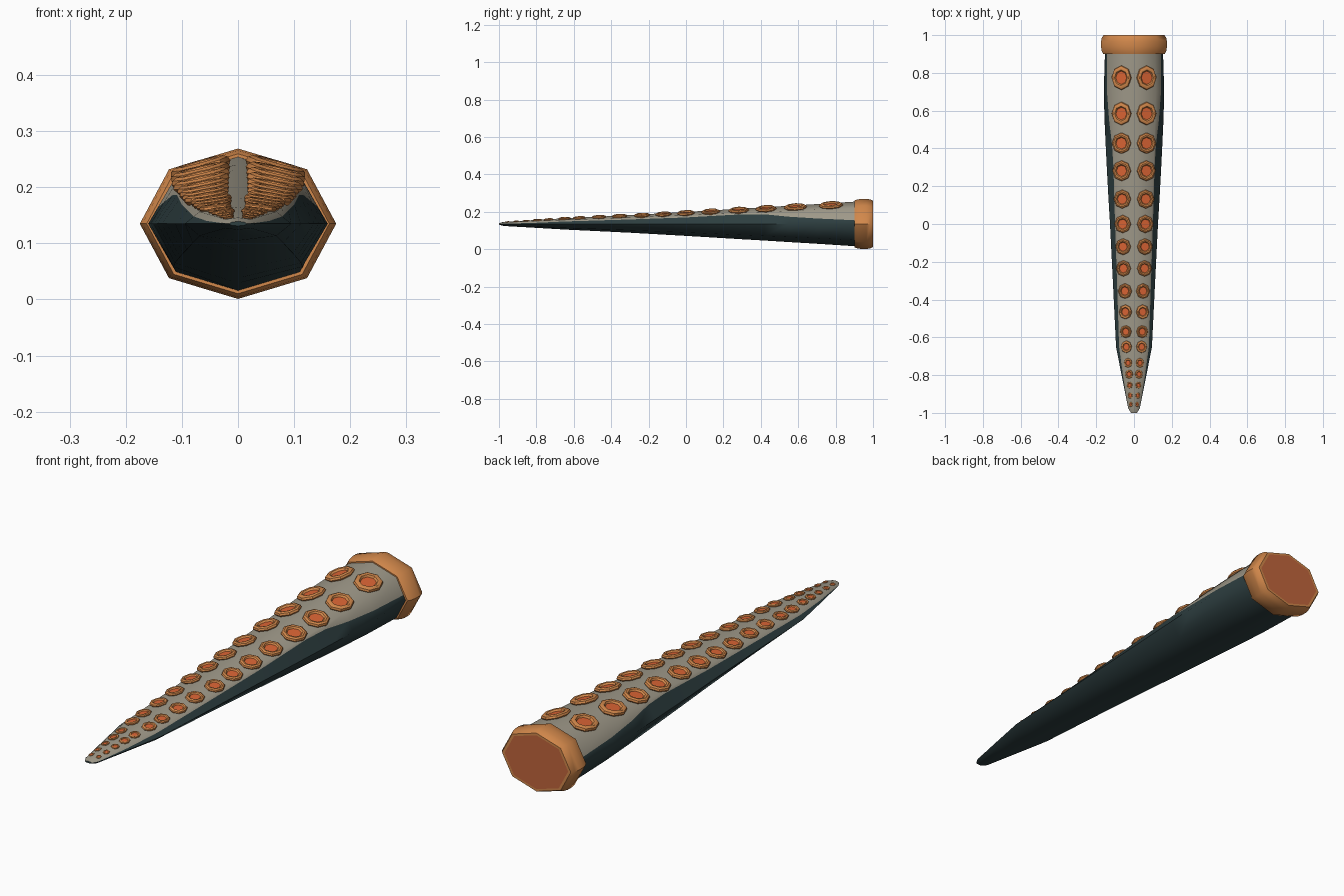
import bpy, bmesh, math
from mathutils import Vector

if "Cube" in bpy.data.objects:
    bpy.data.objects.remove(bpy.data.objects["Cube"])

MID = 0.135          # height of the centre line
D = 0.72             # diagonal corner factor of the flattened octagon


def material(name, rgb):
    m = bpy.data.materials.new(name)
    m.diffuse_color = [((c / 255 + 0.055) / 1.055) ** 2.4 for c in rgb] + [1]
    m.use_nodes = True
    m.node_tree.nodes["Principled BSDF"].inputs["Base Color"].default_value = m.diffuse_color
    return m


GREY = material("warm grey", (160, 154, 138))
DARK = material("dark teal", (45, 62, 64))
ORANGE = material("orange tan", (210, 136, 75))
RED = material("red orange", (218, 100, 52))
CAP = material("brick", (192, 101, 60))


def finish(name, bm, mats, angle):
    bmesh.ops.recalc_face_normals(bm, faces=bm.faces)
    me = bpy.data.meshes.new(name)
    bm.to_mesh(me)
    bm.free()
    for m in mats:
        me.materials.append(m)
    ob = bpy.data.objects.new(name, me)
    bpy.context.collection.objects.link(ob)
    bpy.ops.object.select_all(action='DESELECT')
    ob.select_set(True)
    bpy.context.view_layer.objects.active = ob
    bpy.ops.object.shade_smooth_by_angle(angle=math.radians(angle))
    return ob


def loft(bm, rings, mat_of):
    """Skin closed rings of points; mat_of(ring, side) gives the material slot."""
    vs = [[bm.verts.new(p) for p in r] for r in rings]
    n = len(vs[0])
    for i in range(len(vs) - 1):
        for j in range(n):
            k = (j + 1) % n
            f = bm.faces.new((vs[i][j], vs[i][k], vs[i + 1][k], vs[i + 1][j]))
            f.material_index = mat_of(i, j)
    return vs


# Tapering body: y, half width, half height, colour border along the upper side facet
BODY = [(-1.0, .016, .004, .15), (-.975, .031, .011, .15), (-.82, .062, .020, .35),
        (-.65, .095, .030, .60), (-.3, .112, .047, .70), (0, .127, .064, .75),
        (.15, .136, .073, .82), (.3, .144, .082, .87), (.42, .150, .089, .80),
        (.55, .156, .097, .55), (.7, .160, .106, .38), (.9, .154, .119, .23),
        (.95, .152, .120, .23)]


def section(y, w, h, t):
    a = 1 + (D - 1) * t
    half = [(0, -1), (D, -D), (1, 0), (a, D * t), (D, D), (0, 1)]
    pts = half + [(-x, z) for x, z in half[-2:0:-1]]
    return [Vector((x * w, y, MID + z * h)) for x, z in pts]


bm = bmesh.new()
vs = loft(bm, [section(*s) for s in BODY], lambda i, j: 0 if 3 <= j <= 6 else 1)
bm.faces.new(vs[0]).material_index = 1
bm.faces.new(vs[-1]).material_index = 1
finish("tapered_body", bm, [GREY, DARK], 65)


# Rounded collar with a flat end
def octagon(y, s):
    half = [(0, -.134), (.123, -.097), (.175, 0), (.123, .097), (0, .134)]
    pts = half + [(-x, z) for x, z in half[-2:0:-1]]
    return [Vector((x * s, y, MID + z * s)) for x, z in pts]


COLLAR = [(.9, .82), (.9, .93), (.915, .975), (.94, 1), (.965, 1),
          (.985, .975), (1, .92), (1, .85)]
bm = bmesh.new()
vs = loft(bm, [octagon(*s) for s in COLLAR], lambda i, j: 0)
bm.faces.new(vs[-1]).material_index = 1
bm.faces.new(vs[0])
finish("end_collar", bm, [ORANGE, CAP], 50)


# Upper surface of the body, used to seat the suckers
def top_point(x, y):
    for (y0, w0, h0, _), (y1, w1, h1, _) in zip(BODY, BODY[1:]):
        if y0 <= y <= y1:
            f = (y - y0) / (y1 - y0)
            w, h = w0 + (w1 - w0) * f, h0 + (h1 - h0) * f
            return Vector((x, y, MID + h * (1 - (1 - D) * abs(x) / (D * w))))


# Sucker rows: y, x, radius across, radius along
SUCKERS = [(.775, .065, .055, .065), (.585, .065, .054, .062), (.428, .065, .053, .056),
           (.282, .064, .051, .055), (.132, .061, .047, .050), (0, .059, .045, .048),
           (-.12, .057, .042, .044), (-.235, .055, .040, .043), (-.355, .047, .037, .041),
           (-.465, .045, .035, .039), (-.57, .043, .031, .034), (-.65, .040, .029, .033),
           (-.735, .031, .022, .026), (-.795, .026, .021, .024), (-.853, .023, .016, .018),
           (-.908, .020, .013, .016), (-.955, .017, .010, .013)]
# Sucker profile: radius factor, height factor
PROFILE = [(.88, -.25), (1, .3), (.95, .75), (.80, 1), (.64, .9), (.54, .5)]

for side, label in ((1, "right"), (-1, "left")):
    bm = bmesh.new()
    for y, x, ru, rv in SUCKERS:
        x *= side
        c, e = top_point(x, y), .004
        u = (top_point(x + e, y) - top_point(x - e, y)).normalized()
        v = (top_point(x, y + e) - top_point(x, y - e)).normalized()
        n = u.cross(v).normalized()
        rings = []
        for r, h in PROFILE:
            rings.append([c + u * ru * r * math.cos(k * math.pi / 4)
                          + v * rv * r * math.sin(k * math.pi / 4)
                          + n * ru * .33 * h for k in range(8)])
        vs = loft(bm, rings, lambda i, j: 0)
        bm.faces.new(vs[-1]).material_index = 1
        bm.faces.new(vs[0][::-1])
    finish(label + "_suckers", bm, [ORANGE, RED], 40)
